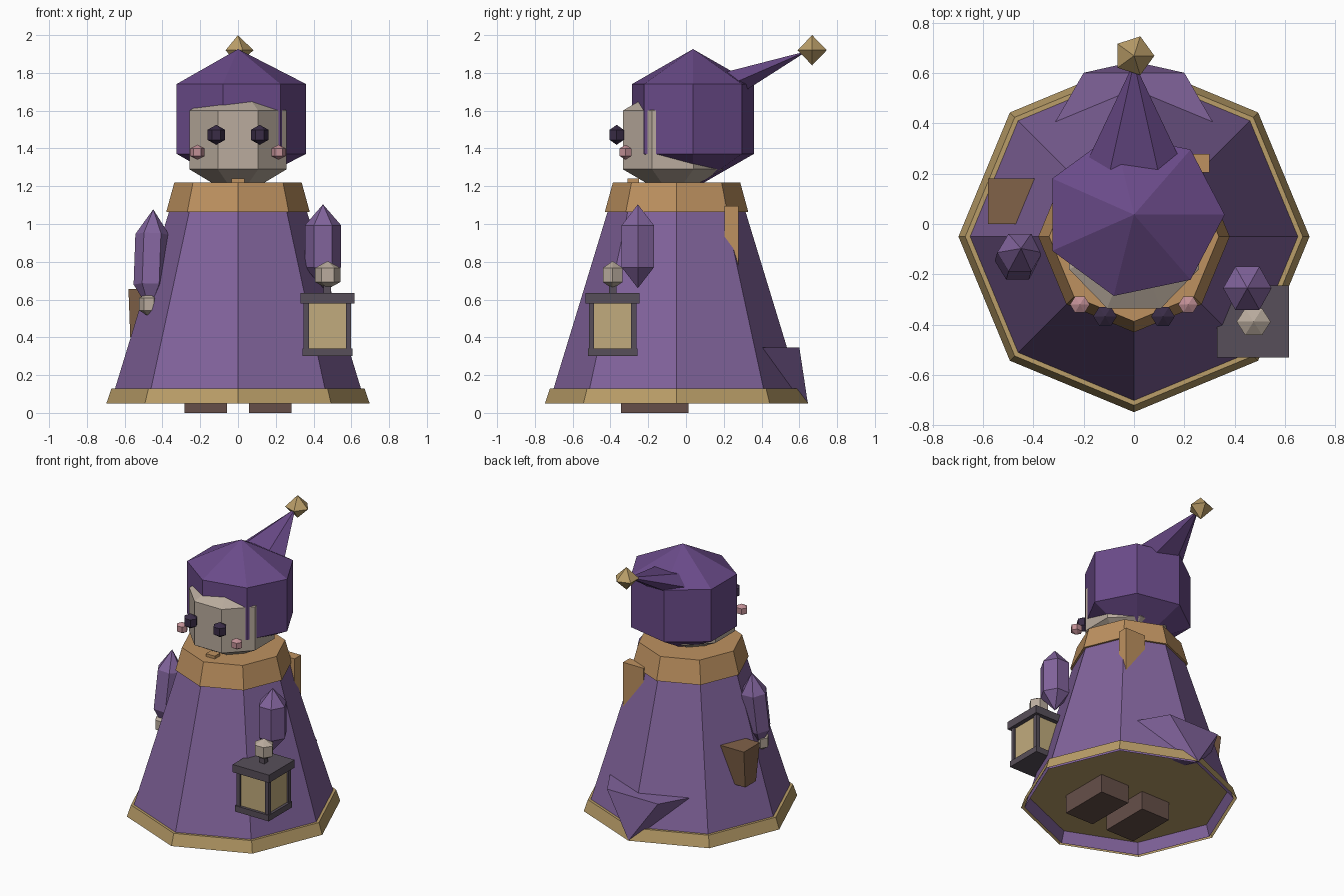
import bpy
from math import sin, cos, pi, radians
from mathutils import Euler, Vector

if "Cube" in bpy.data.objects:
    bpy.data.objects.remove(bpy.data.objects["Cube"])


def colour(name, hexcode):
    m = bpy.data.materials.new(name)
    rgb = [int(hexcode[i:i + 2], 16) / 255 for i in (0, 2, 4)]
    m.diffuse_color = [c ** 2.2 for c in rgb] + [1]
    m.use_nodes = True
    m.node_tree.nodes["Principled BSDF"].inputs["Base Color"].default_value = m.diffuse_color
    return m


ROBE = colour("robe_purple", "80639A")
HOOD = colour("hood_purple", "6A4C88")
GOLD = colour("gold", "B89C68")
TAN = colour("tan_leather", "BC9060")
SKIN = colour("skin", "B8AA9C")
DARK = colour("dark_eye", "3C3048")
PINK = colour("pink", "C08E94")
BROWN = colour("brown", "80624A")
SHOE = colour("shoe_brown", "66504A")
IRON = colour("iron", "58505A")
GLOW = colour("lantern_glow", "C0AA7C")


def make(name, verts, faces, mat):
    me = bpy.data.meshes.new(name)
    me.from_pydata(verts, [], faces)
    me.materials.append(mat)
    ob = bpy.data.objects.new(name, me)
    bpy.context.collection.objects.link(ob)
    return ob


def lathe(name, n, profile, loc, mat, phase=0, scale=(1, 1, 1), rot=(0, 0, 0),
          cap_low=False, cap_high=False):
    """Turned n-sided form; profile is (radius, height) from low to high."""
    verts, faces, rings = [], [], []
    r3 = Euler(rot).to_matrix()
    for r, z in profile:
        k = 1 if r == 0 else n
        rings.append([len(verts) + i for i in range(k)])
        for i in range(k):
            a = phase + 2 * pi * i / n
            p = Vector((r * cos(a) * scale[0], r * sin(a) * scale[1], z * scale[2]))
            verts.append(r3 @ p + Vector(loc))
    for lo, hi in zip(rings, rings[1:]):
        for i in range(n):
            j = (i + 1) % n
            quad = [lo[i % len(lo)], lo[j % len(lo)], hi[j % len(hi)], hi[i % len(hi)]]
            faces.append(list(dict.fromkeys(quad)))
    if cap_low:
        faces.append(rings[0][::-1])
    if cap_high:
        faces.append(rings[-1])
    return make(name, verts, faces, mat)


def gem(name, n, loc, size, mat, **kw):
    """Coarse ball with poles and two rings."""
    return lathe(name, n, [(0, -1), (.866, -.5), (.866, .5), (0, 1)], loc, mat,
                 scale=size, **kw)


def box(name, lo, hi, mat, bottom=None):
    """Box between two corners; bottom gives (x0, x1, y0, y1) for a taper."""
    x0, x1, y0, y1 = bottom or (lo[0], hi[0], lo[1], hi[1])
    v = [(x0, y0, lo[2]), (x1, y0, lo[2]), (x1, y1, lo[2]), (x0, y1, lo[2]),
         (lo[0], lo[1], hi[2]), (hi[0], lo[1], hi[2]),
         (hi[0], hi[1], hi[2]), (lo[0], hi[1], hi[2])]
    f = [(3, 2, 1, 0), (4, 5, 6, 7), (0, 1, 5, 4), (1, 2, 6, 5), (2, 3, 7, 6), (3, 0, 4, 7)]
    return make(name, v, f, mat)


# Robe, hem and collar
axis = (0, -.05, 0)
lathe("robe", 8, [(.675, .05), (.33, 1.18)], axis, ROBE, cap_high=True)
lathe("hem", 8, [(.697, .05), (.67, .13)], axis, GOLD, cap_high=True)
lathe("collar", 8, [(.38, 1.063), (.337, 1.22)], axis, TAN, cap_low=True, cap_high=True)
box("clasp", (-.035, -.31, 1.19), (.035, -.25, 1.24), TAN)

# Trailing cloth at the back, a six-sided point
ring = [(.4 * cos(i * pi / 3), .254 + .4 * sin(i * pi / 3), .345) for i in range(6)]
make("robe_train", ring + [(0, .645, .05)],
     [list(range(6))] + [(6, (i + 1) % 6, i) for i in range(6)], ROBE)

# Head and hood
gem("head", 8, (0, -.07, 1.445), (.322, .331, .31), SKIN, phase=pi / 8)
gem("hood", 7, (0, .037, 1.556), (.416, .382, .37), HOOD)
lathe("hood_tail", 6, [(1, 0), (0, .46)], (0, .22, 1.732), HOOD, scale=(.2, .085, 1),
      rot=(radians(-66.5), 0, 0), cap_low=True)
lathe("tail_bead", 5, [(0, -.08), (.081, 0), (0, .08)], (0, .668, 1.92), GOLD)

# Mirrored face parts and shoes
for side, s in (("left", -1), ("right", 1)):
    gem(side + "_eye", 6, (.115 * s, -.367, 1.472), (.054, .05, .053), DARK)
    gem(side + "_cheek", 6, (.215 * s, -.32, 1.38), (.045, .042, .04), PINK)
    box(side + "_shoe", (.17 * s - .112, -.345, 0), (.17 * s + .112, .012, .14), SHOE)

# Sleeves and hands
gem("right_sleeve", 6, (.45, -.255, .882), (.111, .114, .222), ROBE)
gem("right_hand", 6, (.475, -.388, .73), (.078, .07, .074), SKIN)
gem("left_sleeve", 6, (-.458, -.13, .81), (.104, .1, .27), ROBE,
    rot=(radians(-7), radians(2), 0))
gem("left_hand", 6, (-.472, -.17, .575), (.06, .06, .065), SKIN)

# Lantern
lx, ly = .473, -.388


def lantern_box(name, h, z0, z1, mat, dx=0, dy=0):
    box(name, (lx + dx - h, ly + dy - h, z0), (lx + dx + h, ly + dy + h, z1), mat)


lantern_box("lantern_base", .132, .30, .342, IRON)
lantern_box("lantern_roof", .143, .58, .635, IRON)
lantern_box("lantern_glass", .113, .34, .585, GLOW)
lantern_box("lantern_handle", .02, .63, .69, IRON)
for i in range(4):
    lantern_box(f"lantern_post_{i + 1}", .014, .335, .585, IRON,
                .112 * (1 if i % 2 else -1), .112 * (1 if i // 2 else -1))

# Pouch on the left and strap block at the back
box("pouch", (-.58, 0, .39), (-.34, .18, .655), BROWN, bottom=(-.57, -.38, .03, .15))
box("back_strap", (.14, .205, .72), (.30, .278, 1.095), TAN)
